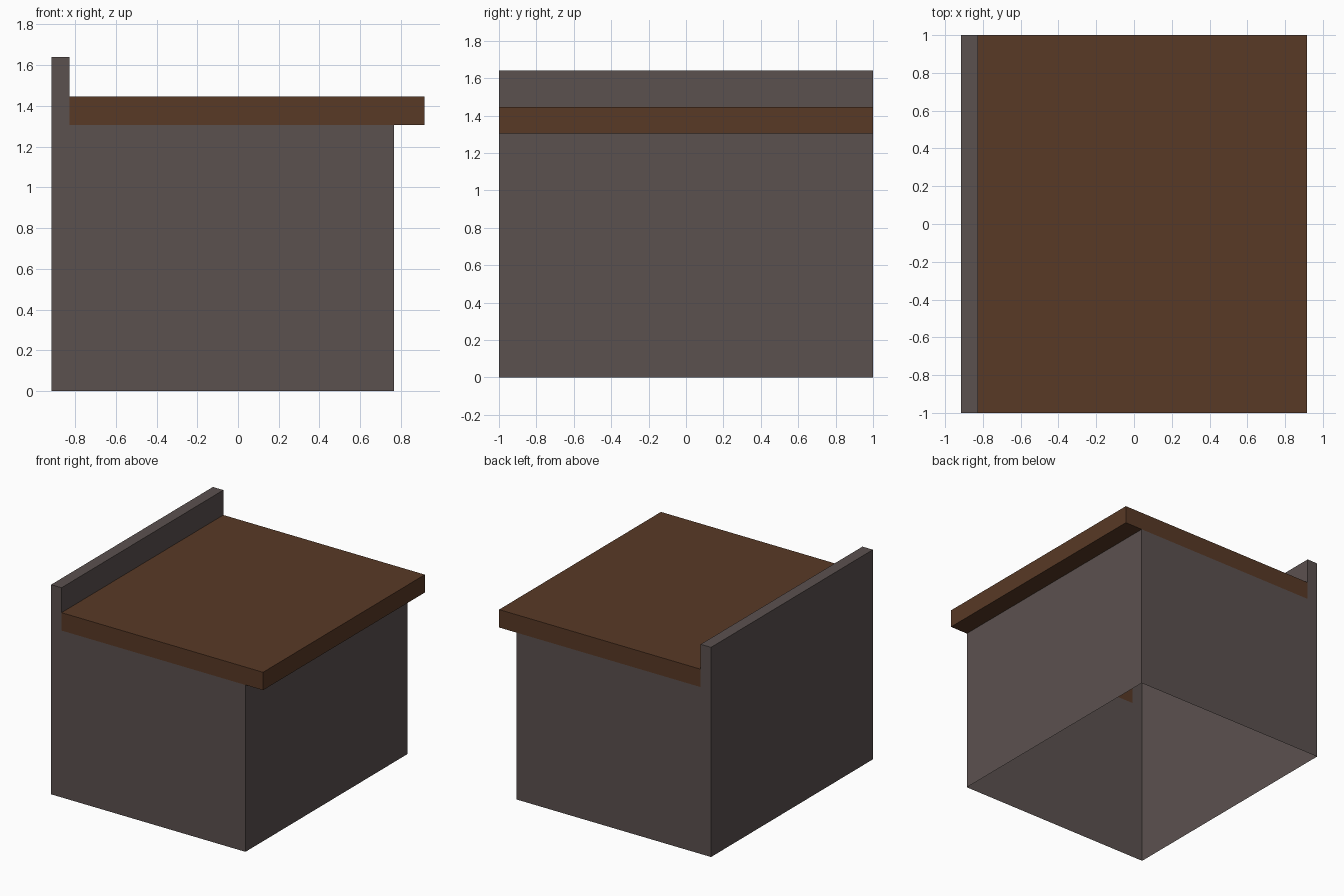
import bpy, bmesh

if "Cube" in bpy.data.objects:
    bpy.data.objects.remove(bpy.data.objects["Cube"])

X0, X_LIP, X_BASE, X1 = -0.917, -0.827, 0.765, 0.917
Z_BASE, Z_SLAB, Z_TOP = 1.305, 1.445, 1.64


def material(name, rgb):
    m = bpy.data.materials.new(name)
    m.diffuse_color = (*rgb, 1)
    m.use_nodes = True
    m.node_tree.nodes["Principled BSDF"].inputs["Base Color"].default_value = m.diffuse_color
    return m


def shell(name, strips, ends, mat):
    """Open shell: profile strips (x, z) swept along y, plus flat end panels."""
    bm = bmesh.new()

    def face(pts):
        bm.faces.new([bm.verts.new(p) for p in pts])

    for strip in strips:
        for (xa, za), (xb, zb) in zip(strip, strip[1:]):
            face([(xa, -1, za), (xa, 1, za), (xb, 1, zb), (xb, -1, zb)])
    for end in ends:
        face([(x, -1, z) for x, z in reversed(end)])
        face([(x, 1, z) for x, z in end])
    bmesh.ops.remove_doubles(bm, verts=bm.verts, dist=1e-4)
    me = bpy.data.meshes.new(name)
    bm.to_mesh(me)
    bm.free()
    me.materials.append(mat)
    ob = bpy.data.objects.new(name, me)
    bpy.context.collection.objects.link(ob)
    return ob


grey = material("stone", (0.105, 0.082, 0.078))
brown = material("wood", (0.098, 0.041, 0.019))

# Hollow base with the raised lip on the left; open underneath
shell("base_and_lip",
      [[(X0, 0), (X0, Z_TOP), (X_LIP, Z_TOP), (X_LIP, Z_SLAB)],
       [(X_BASE, Z_BASE), (X_BASE, 0)]],
      [[(X0, 0), (X0, Z_BASE), (X_BASE, Z_BASE), (X_BASE, 0)],
       [(X0, Z_BASE), (X0, Z_TOP), (X_LIP, Z_TOP), (X_LIP, Z_BASE)]],
      grey)

# Counter slab overhanging on the right; its underside is closed only there
shell("counter_top",
      [[(X_LIP, Z_SLAB), (X1, Z_SLAB), (X1, Z_BASE), (X_BASE, Z_BASE)]],
      [[(X_LIP, Z_BASE), (X_LIP, Z_SLAB), (X1, Z_SLAB), (X1, Z_BASE)]],
      brown)
